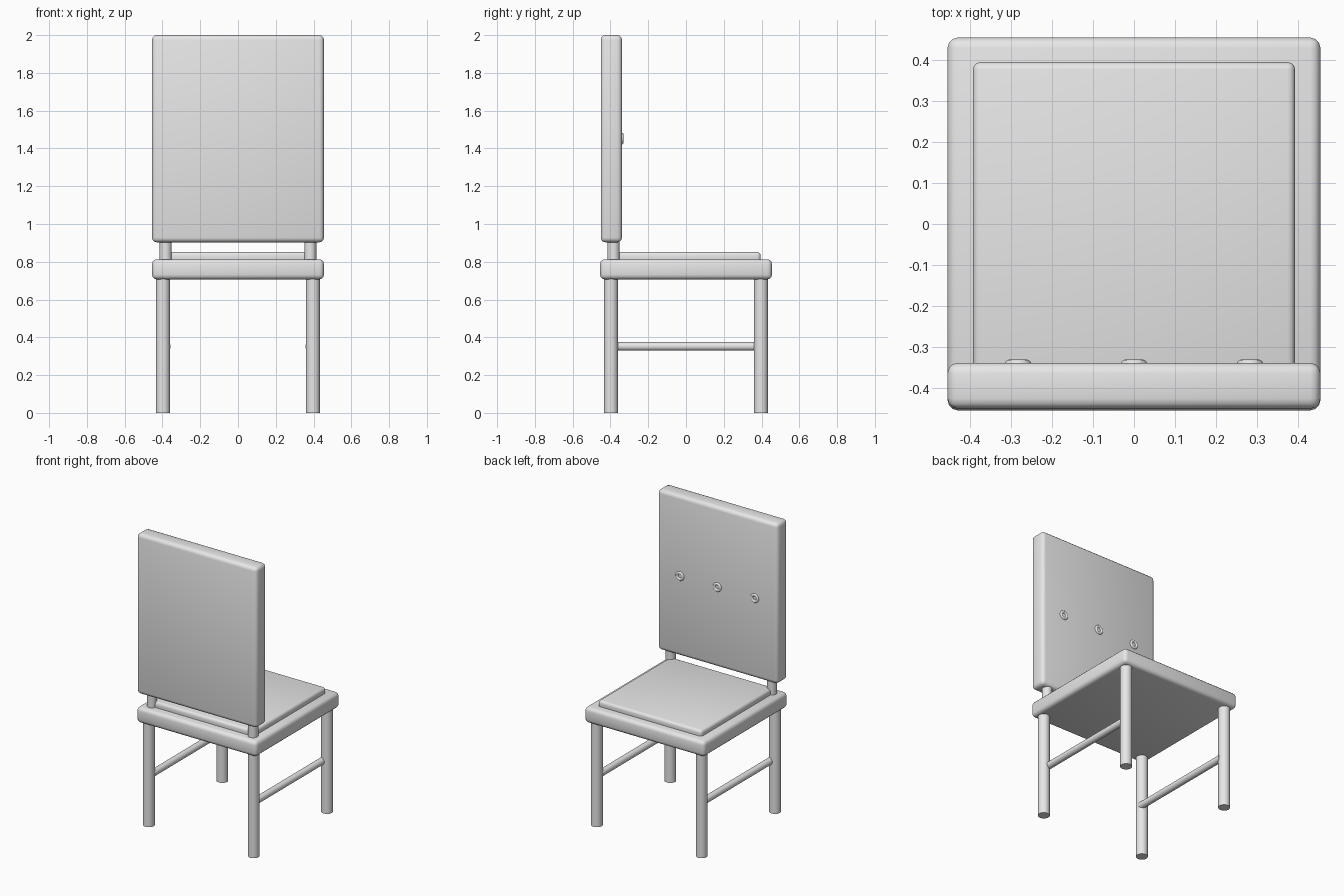
import bpy
import math
from mathutils import Vector

cube = bpy.data.objects.get("Cube")
if cube:
    bpy.data.objects.remove(cube, do_unlink=True)

GREY = (0.8, 0.8, 0.8, 1.0)
grey = bpy.data.materials.new("light_grey")
grey.use_nodes = True
grey.diffuse_color = GREY
grey.node_tree.nodes["Principled BSDF"].inputs["Base Color"].default_value = GREY


def finish(name):
    ob = bpy.context.object
    ob.name = name
    ob.data.materials.append(grey)
    bpy.ops.object.shade_smooth_by_angle(angle=math.radians(40))
    return ob


def slab(name, low, high, radius):
    """Box between two corners with rounded edges."""
    low, high = Vector(low), Vector(high)
    bpy.ops.mesh.primitive_cube_add(size=1, location=(low + high) / 2)
    ob = bpy.context.object
    ob.scale = high - low
    bpy.ops.object.transform_apply(location=False, rotation=False, scale=True)
    bevel = ob.modifiers.new("rounded_edges", "BEVEL")
    bevel.width = radius
    bevel.segments = 3
    bpy.ops.object.modifier_apply(modifier=bevel.name)
    return finish(name)


def rod(name, start, end, radius):
    """Cylinder running from start to end."""
    start, end = Vector(start), Vector(end)
    axis = end - start
    bpy.ops.mesh.primitive_cylinder_add(
        vertices=32, radius=radius, depth=axis.length,
        location=(start + end) / 2,
        rotation=axis.to_track_quat("Z", "Y").to_euler())
    return finish(name)


# Seat, cushion and backrest
slab("seat", (-0.455, -0.455, 0.707), (0.455, 0.455, 0.813), 0.025)
slab("seat_cushion", (-0.393, -0.393, 0.79), (0.393, 0.395, 0.852), 0.018)
slab("backrest", (-0.455, -0.451, 0.903), (0.455, -0.339, 2.0), 0.025)

# Legs, side rails and backrest posts
for side, s in (("left", 1), ("right", -1)):
    for end, y in (("front", -0.397), ("back", 0.397)):
        rod(f"{end}_{side}_leg", (s * 0.397, y, 0), (s * 0.397, y, 0.74), 0.037)
    rod(f"{side}_rail", (s * 0.379, -0.39, 0.352), (s * 0.379, 0.39, 0.352), 0.023)
    rod(f"{side}_backrest_post", (s * 0.383, -0.383, 0.78), (s * 0.383, -0.383, 0.95), 0.032)

# Ring buttons on the backrest
for name, x in (("left", 0.283), ("middle", 0), ("right", -0.283)):
    bpy.ops.mesh.primitive_torus_add(
        major_radius=0.022, minor_radius=0.01, major_segments=32, minor_segments=12,
        location=(x, -0.341, 1.452), rotation=(math.pi / 2, 0, 0))
    finish(f"{name}_button")
